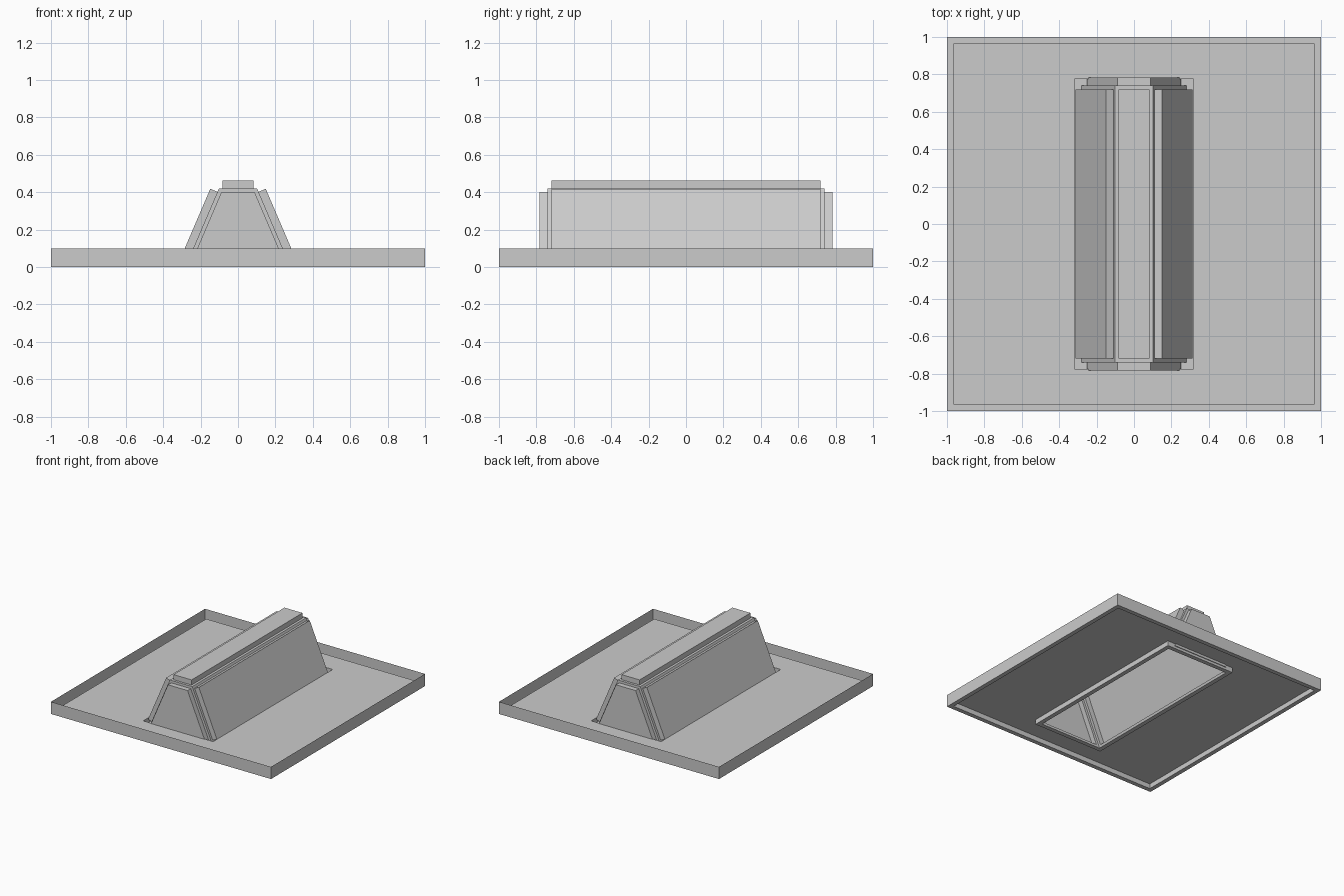
import bpy, bmesh

if "Cube" in bpy.data.objects:
    bpy.data.objects.remove(bpy.data.objects["Cube"])

PANEL_DEPTH = 0.042


def rect(x, y, z):
    return [(-x, -y, z), (x, -y, z), (x, y, z), (-x, y, z)]


def bridge(bm, lower, upper):
    """Quads joining two four-point loops."""
    return [bm.faces.new((lower[i], lower[(i + 1) % 4],
                          upper[(i + 1) % 4], upper[i])) for i in range(4)]


def finish(bm, name):
    mesh = bpy.data.meshes.new(name)
    bm.to_mesh(mesh)
    bm.free()
    obj = bpy.data.objects.new(name, mesh)
    bpy.context.collection.objects.link(obj)
    return obj


def loop(bm, points):
    return [bm.verts.new(p) for p in points]


# Square tray: floor with a slot, raised floor panel, thin outer walls
bm = bmesh.new()
outer = loop(bm, rect(1.0, 1.0, 0.0))
slot = loop(bm, rect(0.282, 0.74, 0.0))
floor = bridge(bm, outer, slot)
bmesh.ops.recalc_face_normals(bm, faces=floor)
bm.normal_update()
if floor[0].normal.z < 0:
    bmesh.ops.reverse_faces(bm, faces=floor)
bmesh.ops.inset_region(bm, faces=floor, thickness=0.036,
                       use_boundary=True, use_even_offset=True)
bmesh.ops.inset_region(bm, faces=floor, thickness=0.0, depth=0.04,
                       use_boundary=True, use_even_offset=True)
bridge(bm, outer, loop(bm, rect(1.0, 1.0, 0.1)))
finish(bm, "base_tray")

# Hollow tapered ridge, open below, with a raised panel on every face
bm = bmesh.new()
foot = loop(bm, rect(0.282, 0.74, 0.0))
crown = loop(bm, rect(0.102, 0.74, 0.42))
faces = bridge(bm, foot, crown) + [bm.faces.new(crown)]
bm.normal_update()
bmesh.ops.inset_individual(bm, faces=faces, thickness=0.02,
                           use_even_offset=True)
bm.normal_update()
bmesh.ops.inset_individual(bm, faces=faces, thickness=0.0,
                           depth=PANEL_DEPTH, use_even_offset=True)
finish(bm, "panelled_ridge")
